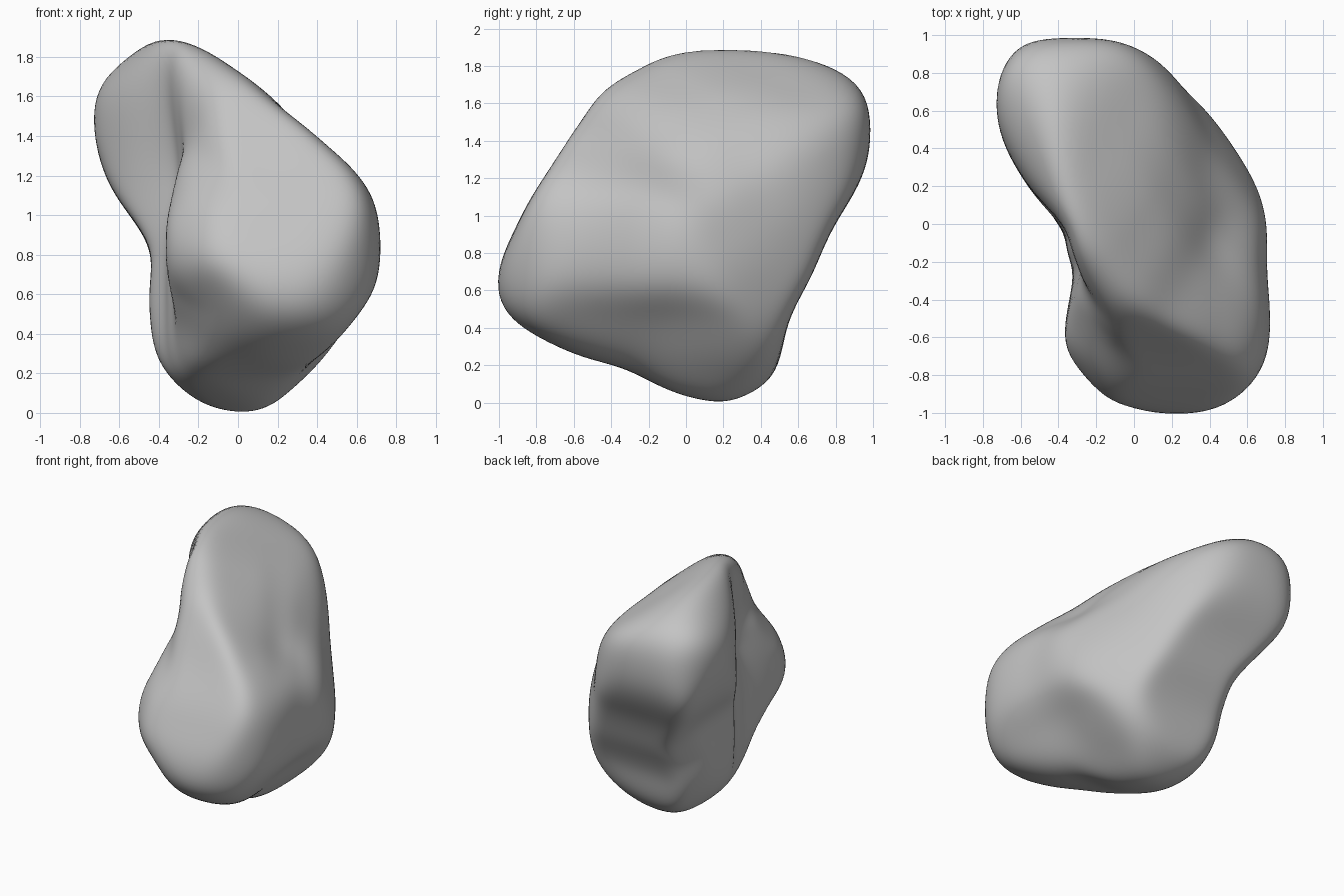
import bpy
import bmesh
import math
from mathutils import Vector

# Remove the default cube
default_cube = bpy.data.objects.get("Cube")
if default_cube:
    bpy.data.objects.remove(default_cube, do_unlink=True)

CENTRE = Vector((0, 0, 0.955))
SHARPNESS = 30
SHARED_OUTLINES = 3

# Boulder outlines: turn, tilt, then evenly spaced radii in hundredths
OUTLINES = [
    (0, 0, [70, 66, 60, 65, 84, 106, 100, 72, 50, 46, 61, 87, 98, 84, 75, 74]),
    (90, 0, [77, 103, 119, 103, 94, 88, 77, 76, 87, 106, 94, 83, 92, 98, 74, 70]),
    (0, 90, [70, 68, 70, 76, 92, 111, 101, 63, 39, 37, 45, 85, 99, 106, 98, 76]),
    (35, 25, [64, 67, 84, 106, 112, 89, 59, 54, 58, 76, 81, 91, 89, 84, 82, 72]),
    (215, 25, [67, 66, 66, 84, 77, 60, 58, 60, 62, 71, 84, 91, 94, 79, 62, 60]),
    (145, -25, [69, 115, 127, 88, 68, 60, 60, 73, 95, 106, 106, 87, 82, 83, 72, 62]),
]

# Worn hollows: centre, width, depth
HOLLOWS = [
    (Vector((0.5, -0.08, 1.22)), 0.3, 0.07),      # left flank
    (Vector((0.4, 0.35, 1.3)), 0.25, 0.035),      # left flank, rear
    (Vector((0.52, -0.15, 0.3)), 0.34, 0.05),     # left underside
    (Vector((-0.36, -0.15, 1.37)), 0.34, 0.09),   # right flank
    (Vector((-0.2, -0.72, 0.45)), 0.26, 0.035),   # front right underside
    (Vector((0, -0.52, 1.25)), 0.25, 0.025),      # front slope
]


def outline_plane(turn, tilt):
    """Horizontal and vertical axes of the plane an outline lies in."""
    a, e = math.radians(turn), math.radians(tilt)
    across = Vector((math.cos(a), math.sin(a), 0))
    upward = Vector((-math.sin(a) * math.sin(e),
                     math.cos(a) * math.sin(e),
                     math.cos(e)))
    return across, upward


def outline_radius(radii, angle):
    """Smooth closed curve through the evenly spaced radii."""
    count = len(radii)
    position = (angle / math.tau) * count
    first = math.floor(position)
    t = position - first
    before, start, end, after = (radii[(first + k) % count]
                                 for k in (-1, 0, 1, 2))
    slope_start = (end - before) / 2
    slope_end = (after - start) / 2
    rise = end - start
    curve = slope_start + t * (3 * rise - 2 * slope_start - slope_end
                               + t * (slope_start + slope_end - 2 * rise))
    return (start + t * curve) / 100


planes = [(*outline_plane(turn, tilt), radii) for turn, tilt, radii in OUTLINES]


def boulder_point(direction):
    """Surface point softly limited by every outline, then hollowed."""
    total = 0
    for across, upward, radii in planes:
        u, v = direction.dot(across), direction.dot(upward)
        limit = outline_radius(radii, math.atan2(v, u))
        total += (math.hypot(u, v) / limit) ** SHARPNESS
    radius = (total / SHARED_OUTLINES) ** (-1 / SHARPNESS)
    point = CENTRE + direction * radius
    dip = sum(depth * math.exp(-((point - centre).length / width) ** 2)
              for centre, width, depth in HOLLOWS)
    return point - direction * dip


# Boulder: a sphere pushed out to its outlines, then softened
bm = bmesh.new()
bmesh.ops.create_icosphere(bm, subdivisions=6, radius=1)
for vert in bm.verts:
    vert.co = boulder_point(vert.co.normalized())
for _ in range(8):
    bmesh.ops.smooth_vert(bm, verts=bm.verts, factor=0.5,
                          use_axis_x=True, use_axis_y=True, use_axis_z=True)

mesh = bpy.data.meshes.new("boulder")
bm.to_mesh(mesh)
bm.free()
boulder = bpy.data.objects.new("boulder", mesh)
bpy.context.collection.objects.link(boulder)

# Plain grey stone
stone = bpy.data.materials.new("stone_grey")
stone.use_nodes = True
grey = (0.55, 0.55, 0.55, 1)
stone.diffuse_color = grey
stone.node_tree.nodes["Principled BSDF"].inputs["Base Color"].default_value = grey
mesh.materials.append(stone)
mesh.shade_smooth()
